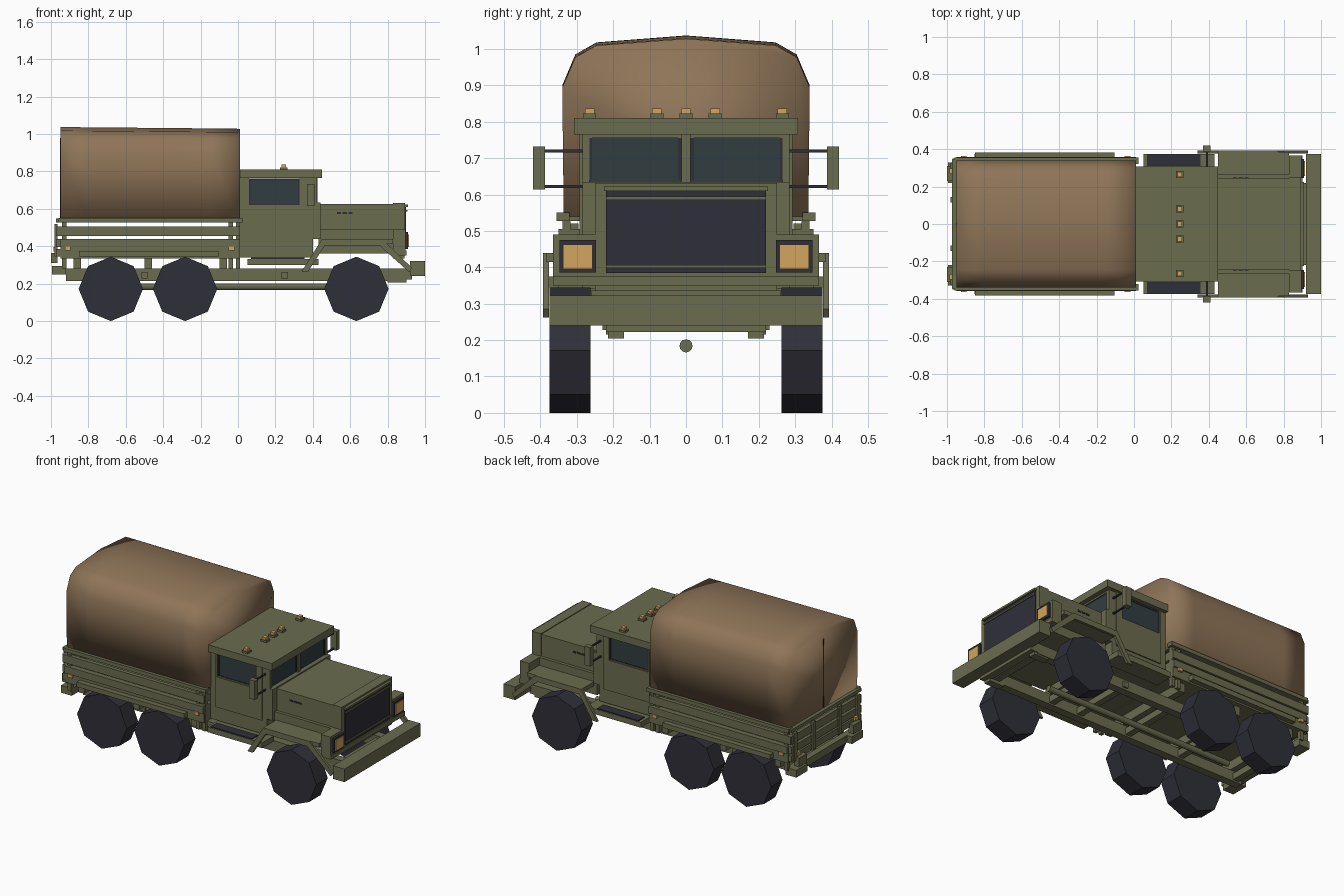
import bpy, bmesh, math
from mathutils import Matrix, Vector


def mat(name, r, g, b):
    m = bpy.data.materials.new(name)
    lin = [((c / 255 + 0.055) / 1.055) ** 2.4 for c in (r, g, b)]
    m.diffuse_color = (*lin, 1)
    return m


GREEN = mat("olive_green", 107, 108, 79)
DARK = mat("dark_rubber", 47, 47, 57)
CANVAS = mat("brown_canvas", 143, 117, 88)
GLASS = mat("dark_glass", 49, 61, 65)
AMBER = mat("amber_light", 210, 165, 97)


def finish(name, bm, m):
    bmesh.ops.recalc_face_normals(bm, faces=bm.faces)
    me = bpy.data.meshes.new(name)
    bm.to_mesh(me)
    bm.free()
    me.materials.append(m)
    ob = bpy.data.objects.new(name, me)
    bpy.context.collection.objects.link(ob)
    return ob


def boxes(name, m, items, mirror=False):
    """Each item: x0, x1, y0, y1, z0, z1; mirror repeats it across y."""
    bm = bmesh.new()
    for x0, x1, y0, y1, z0, z1 in items:
        for s in ((1, -1) if mirror else (1,)):
            c = Vector(((x0 + x1) / 2, s * (y0 + y1) / 2, (z0 + z1) / 2))
            size = Matrix.Diagonal((x1 - x0, y1 - y0, z1 - z0, 1))
            bmesh.ops.create_cube(bm, size=1, matrix=Matrix.Translation(c) @ size)
    return finish(name, bm, m)


def prism(name, m, profile, y0, y1, mirror=False):
    """Side profile in x and z, pushed across y."""
    bm = bmesh.new()
    for s in ((1, -1) if mirror else (1,)):
        a = [bm.verts.new((x, s * y0, z)) for x, z in profile]
        b = [bm.verts.new((x, s * y1, z)) for x, z in profile]
        bm.faces.new(a)
        bm.faces.new(b[::-1])
        for i in range(len(a)):
            j = (i + 1) % len(a)
            bm.faces.new((a[i], b[i], b[j], a[j]))
    return finish(name, bm, m)


# Wheels: eight-sided
R = 0.172
for label, wx in (("front", 0.633), ("middle", -0.283), ("rear", -0.68)):
    ring = [(wx + R * math.cos(k * math.pi / 4), R + R * math.sin(k * math.pi / 4)) for k in range(8)]
    prism(label + "_wheels", DARK, ring, 0.262, 0.375, True)

# Chassis
boxes("chassis_rails", GREEN, [(-0.92, 0.88, 0.17, 0.22, 0.215, 0.28),
                               (0.80, 0.90, 0.17, 0.215, 0.205, 0.24)], True)
boxes("cross_members", GREEN, [(x - 0.02, x + 0.02, -0.18, 0.18, 0.225, 0.265)
                               for x in (-0.88, -0.48, -0.1, 0.25, 0.45, 0.85)])
boxes("rail_brackets", GREEN, [(x - 0.017, x + 0.017, 0.22, 0.23, 0.228, 0.262)
                               for x in (-0.5, 0.25)], True)
bm = bmesh.new()
bmesh.ops.create_cone(bm, cap_ends=True, segments=12, radius1=0.018, radius2=0.018, depth=1.3,
                      matrix=Matrix.Translation((-0.03, 0, 0.184)) @ Matrix.Rotation(math.pi / 2, 4, 'Y'))
finish("drive_shaft", bm, GREEN)
boxes("front_bumper", GREEN, [(0.92, 1.0, -0.375, 0.375, 0.24, 0.322),
                              (0.88, 0.93, -0.22, 0.22, 0.222, 0.28)])

# Cab shell, pillars and roof
boxes("cab_body", GREEN, [(0.01, 0.40, -0.285, 0.285, 0.34, 0.62),
                          (0.012, 0.06, -0.285, 0.285, 0.61, 0.77),
                          (0.40, 0.44, -0.285, 0.285, 0.44, 0.635),
                          (0.395, 0.425, -0.012, 0.012, 0.63, 0.77),
                          (0.38, 0.42, -0.285, 0.285, 0.755, 0.77)])
boxes("cab_pillars", GREEN, [(0.33, 0.41, 0.268, 0.285, 0.61, 0.77),
                             (0.395, 0.42, 0.265, 0.285, 0.61, 0.77)], True)
boxes("cab_roof", GREEN, [(0.01, 0.45, -0.308, 0.308, 0.765, 0.81)])
boxes("doors", GREEN, [(0.05, 0.37, 0.285, 0.292, 0.425, 0.615),
                       (0.05, 0.06, 0.28, 0.292, 0.61, 0.765),
                       (0.33, 0.37, 0.28, 0.292, 0.61, 0.765)], True)
boxes("side_windows", GLASS, [(0.06, 0.33, 0.275, 0.282, 0.615, 0.762)], True)
boxes("window_seals", DARK, [(0.06, 0.33, 0.276, 0.285, 0.615, 0.624),
                             (0.06, 0.33, 0.276, 0.285, 0.752, 0.762),
                             (0.06, 0.068, 0.276, 0.285, 0.615, 0.762),
                             (0.322, 0.33, 0.276, 0.285, 0.615, 0.762)], True)
boxes("windshield", GLASS, [(0.405, 0.412, 0.012, 0.266, 0.63, 0.762)], True)
boxes("windshield_seals", DARK, [(0.406, 0.416, 0.006, 0.022, 0.64, 0.76),
                                 (0.406, 0.416, 0.258, 0.27, 0.64, 0.76)], True)
boxes("windshield_divider", GREEN, [(0.405, 0.425, -0.006, 0.006, 0.63, 0.765)])

# Running boards with dark treads
boxes("running_boards", GREEN, [(0.05, 0.43, 0.26, 0.375, 0.30, 0.333)], True)
boxes("step_treads", DARK, [(0.07, 0.355, 0.31, 0.372, 0.333, 0.339)], True)

# Roof marker lights
ys = (-0.265, -0.08, 0, 0.08, 0.265)
boxes("marker_bases", GREEN, [(0.225, 0.265, y - 0.018, y + 0.018, 0.81, 0.822) for y in ys])
boxes("marker_lights", AMBER, [(0.233, 0.257, y - 0.013, y + 0.013, 0.822, 0.837) for y in ys])

# Mirrors on two arms each
boxes("mirrors", GREEN, [(0.37, 0.41, 0.387, 0.42, 0.614, 0.732)], True)
boxes("mirror_arms", DARK, [(0.385, 0.395, 0.285, 0.39, z, z + 0.008) for z in (0.618, 0.716)], True)

# Hood and nose
boxes("hood", GREEN, [(0.43, 0.84, -0.245, 0.245, 0.485, 0.627),
                      (0.43, 0.83, -0.265, 0.265, 0.36, 0.49)])
boxes("hood_vents", DARK, [(x, x + 0.022, 0.245, 0.249, 0.572, 0.582) for x in (0.53, 0.56, 0.59)], True)
boxes("grille_surround", GREEN, [(0.83, 0.893, -0.25, 0.25, 0.36, 0.632),
                                 (0.83, 0.90, -0.365, 0.365, 0.35, 0.376),
                                 (0.83, 0.89, -0.25, 0.25, 0.335, 0.352),
                                 (0.893, 0.91, -0.225, 0.225, 0.61, 0.622)])
boxes("grille", DARK, [(0.892, 0.899, -0.22, 0.22, 0.385, 0.61)])
boxes("grille_bars", GREEN, [(0.895, 0.905, -0.22, 0.22, z, z + 0.009) for z in (0.398, 0.585)])
boxes("headlight_housings", GREEN, [(0.83, 0.895, 0.245, 0.365, 0.36, 0.49)], True)
boxes("headlight_frames", DARK, [(0.895, 0.908, 0.247, 0.347, 0.386, 0.475)], True)
boxes("headlights", AMBER, [(0.908, 0.914, 0.257, 0.338, 0.396, 0.463)], True)

# Front fenders: flat top and thin arched lip
boxes("fender_tops", GREEN, [(0.45, 0.83, 0.24, 0.385, 0.415, 0.44)], True)
prism("fender_lips", GREEN, [(0.34, 0.265), (0.45, 0.44), (0.77, 0.44), (0.93, 0.285), (0.915, 0.262),
                             (0.755, 0.405), (0.465, 0.405), (0.375, 0.265)], 0.377, 0.393, True)

# Cargo bed with slatted sides and ends
boxes("bed_floor", GREEN, [(-0.95, 0.01, -0.35, 0.35, 0.335, 0.40)])
boxes("bed_side_slats", GREEN, [(-0.96, 0.025, 0.32, 0.356, 0.527, 0.55),
                                (-0.97, 0.01, 0.325, 0.35, 0.455, 0.505),
                                (-0.95, 0.01, 0.325, 0.358, 0.395, 0.44),
                                (-0.85, -0.105, 0.34, 0.382, 0.345, 0.375)], True)
boxes("bed_posts", GREEN, [(x - 0.012, x + 0.012, 0.318, 0.34, 0.28, 0.54)
                           for x in (-0.93, -0.04, 0.0)], True)
boxes("bed_end_slats", GREEN, [(x, x + 0.022, -0.345, 0.345, z0, z1) for x in (-0.972, -0.012)
                               for z0, z1 in ((0.345, 0.385), (0.395, 0.44), (0.455, 0.505), (0.527, 0.548))])
boxes("tailgate_posts", GREEN, [(-0.98, -0.965, y - 0.015, y + 0.015, 0.345, 0.52) for y in (0.13, 0.31)], True)
boxes("bed_cross_beams", GREEN, [(x - 0.02, x + 0.02, -0.32, 0.32, 0.28, 0.336)
                                 for x in (-0.86, -0.48, -0.08)])
boxes("rear_bumper", GREEN, [(-0.995, -0.94, 0.22, 0.33, 0.25, 0.295),
                             (-1.0, -0.965, 0.23, 0.31, 0.31, 0.365)], True)
boxes("rear_beam", GREEN, [(-0.96, -0.92, -0.33, 0.33, 0.25, 0.295)])
boxes("side_markers", AMBER, [(x - 0.015, x + 0.015, 0.35, 0.364, 0.378, 0.398)
                              for x in (-0.91, -0.035)], True)
boxes("tail_lights", AMBER, [(-0.986, -0.972, 0.27, 0.30, 0.372, 0.395)], True)

# Canvas cover: half cross-section mirrored, lofted along the bed, shaded smooth
half = [(0.336, 0.54), (0.34, 0.90), (0.304, 0.985), (0.246, 1.018)]
section = half + [(0, 1.037)] + [(-y, z) for y, z in half[::-1]]
bm = bmesh.new()
rings = [[bm.verts.new((x, y, z - drop * (z - 0.54) / 0.5)) for y, z in section]
         for x, drop in ((-0.95, 0), (-0.80, 0.001), (-0.15, 0.007), (0.012, 0.009))]
for a, b in zip(rings, rings[1:]):
    for i in range(len(a)):
        j = (i + 1) % len(a)
        bm.faces.new((a[i], a[j], b[j], b[i]))
bm.faces.new(rings[0])
bm.faces.new(rings[-1][::-1])
for f in bm.faces:
    f.smooth = True
finish("canvas_cover", bm, CANVAS)
boxes("canvas_slit", DARK, [(-0.953, -0.948, -0.004, 0.004, 0.55, 0.98)])
